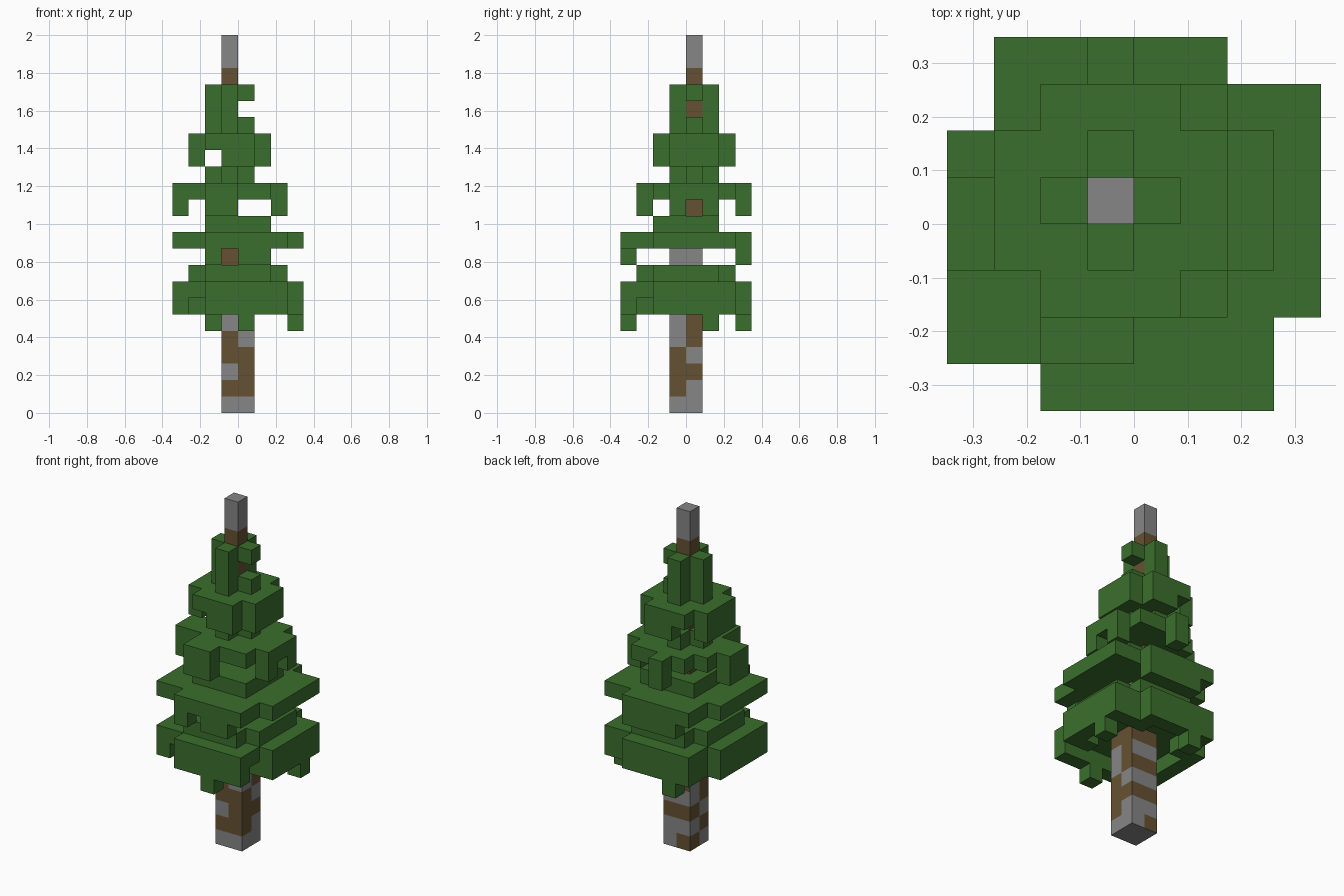
import bpy, bmesh
from mathutils import Vector

if "Cube" in bpy.data.objects:
    bpy.data.objects.remove(bpy.data.objects["Cube"], do_unlink=True)

U = 2 / 23  # edge of one block


def material(name, color):
    m = bpy.data.materials.new(name)
    m.use_nodes = True
    m.diffuse_color = (*color, 1)
    bsdf = next(n for n in m.node_tree.nodes if n.type == 'BSDF_PRINCIPLED')
    bsdf.inputs["Base Color"].default_value = (*color, 1)
    return m


GREEN = material("needle green", (0.044, 0.159, 0.026))
GREY = material("bark grey", (0.24, 0.24, 0.24))
BROWN = material("bark brown", (0.13, 0.083, 0.032))


def rect(x0, x1, y0, y1):
    return {(x, y) for x in range(x0, x1) for y in range(y0, y1)}


def clipped(x0, x1, y0, y1):
    """Rectangle without its four corner blocks."""
    return rect(x0, x1, y0, y1) - {(x, y) for x in (x0, x1 - 1) for y in (y0, y1 - 1)}


def ring(cells):
    """Only the outer rim of a layer."""
    around = [(1, 0), (-1, 0), (0, 1), (0, -1), (1, 1), (-1, -1), (1, -1), (-1, 1)]
    return {(x, y) for x, y in cells
            if any((x + i, y + j) not in cells for i, j in around)}


# Layer shapes
core = {(-1, 0)}
plus = clipped(-2, 1, -1, 2)
pinwheel = (rect(-4, 4, -4, 4) - rect(2, 4, 3, 4) - rect(3, 4, -4, -2)
            - rect(-4, -2, -4, -3) - rect(-4, -3, 2, 4))
wide = (rect(-3, 2, -2, 3) - {(-3, -2), (-3, 2)} | rect(-4, -3, -1, 1)
        | rect(2, 3, -1, 2) | {(-1, 3)} | rect(-2, 0, -3, -2))
wide_tips = (rect(-4, -3, -1, 1) | {(2, -1), (2, 1), (-1, 3)} | rect(-2, 0, -3, -2))
middle = clipped(-3, 2, -2, 3)

# Foliage tiers: each maps a height in blocks to its layer
tiers = {
    "lowest_branches": {5: {(-2, 3), (0, -4), (3, 1), (-2, 1)} - {(-2, 1)},
                        6: ring(pinwheel) - {(-3, -3), (2, -3)},
                        7: pinwheel,
                        8: clipped(-3, 3, -3, 3)},
    "lower_branches": {9: rect(-2, 2, -4, -3) - {(-1, -4)} | rect(-2, 2, 3, 4),
                       10: pinwheel,
                       11: rect(-2, 2, -2, 2)},
    "middle_branches": {12: wide_tips, 13: wide, 14: plus},
    "upper_branches": {15: {c for c in ring(middle) if c[0] != -2}, 16: middle},
    "crown_branches": {17: plus, 18: plus - {(0, 0)}, 19: plus},
}

# Trunk blocks: thick below, thin above
trunk = {(x, y, z) for x, y in rect(-1, 1, -1, 1) for z in range(10)}
trunk |= {(x, y, z) for x, y in core for z in range(10, 23)}

foliage = {name: {(x, y, z) for z, layer in layers.items() for x, y in layer} - trunk
           for name, layers in tiers.items()}
occupied = trunk.union(*foliage.values())

# Bark patches per side, two columns per row from the ground up
bark = {
    (0, -1): "gg bb gb bb bg gb bb bb bb bg",
    (1, 0): "gg bg bb bg gb gb bb bb bb gg",
    (0, 1): "bg gg bb gg bb gg bb bb bb gg",
    (-1, 0): "gb bg gb bg bg gg bb bb bb gg",
}


def bark_index(cell, normal):
    x, y, z = cell
    if normal[2]:
        return 0
    if z >= 10:
        return 1 if z < 21 else 0
    column = (x if normal[1] else y) + 1
    return 1 if bark[normal[:2]].split()[z][column] == "b" else 0


def build(name, cells, materials, rule=None):
    """Skin a set of blocks, keeping only the exposed faces."""
    bm = bmesh.new()
    corners = {}

    def vert(p):
        key = tuple(round(c) for c in p)
        if key not in corners:
            corners[key] = bm.verts.new(Vector(key) * U)
        return corners[key]

    for cell in sorted(cells):
        centre = Vector(cell) + Vector((0.5, 0.5, 0.5))
        for axis in range(3):
            for sign in (-1, 1):
                n = Vector((0, 0, 0))
                n[axis] = sign
                normal = tuple(int(c) for c in n)
                if tuple(a + b for a, b in zip(cell, normal)) in occupied:
                    continue
                s = Vector((0, 0, 0))
                s[(axis + 1) % 3] = 1
                t = n.cross(s)
                quad = [centre + (n + a * s + b * t) / 2
                        for a, b in ((-1, -1), (1, -1), (1, 1), (-1, 1))]
                face = bm.faces.new([vert(p) for p in quad])
                if rule:
                    face.material_index = rule(cell, normal)
    mesh = bpy.data.meshes.new(name)
    bm.to_mesh(mesh)
    bm.free()
    for m in materials:
        mesh.materials.append(m)
    obj = bpy.data.objects.new(name, mesh)
    bpy.context.collection.objects.link(obj)


build("trunk", trunk, [GREY, BROWN], bark_index)
for name, cells in foliage.items():
    build(name, cells, [GREEN])
